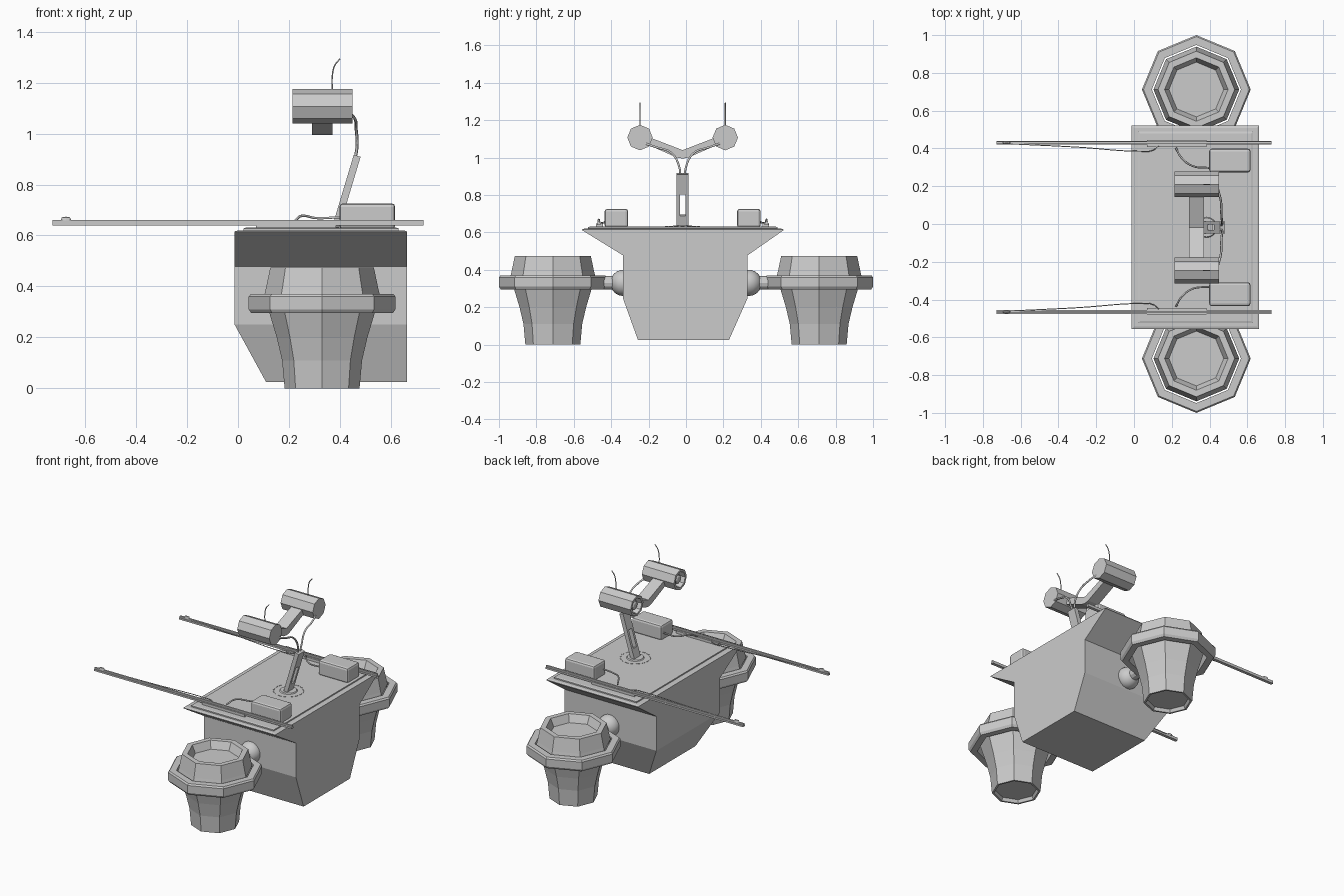
import bpy, bmesh, math
from mathutils import Vector

if "Cube" in bpy.data.objects:
    bpy.data.objects.remove(bpy.data.objects["Cube"])

YC = -0.018          # centre line of the hull and deck gear
PX = 0.33            # pod axis in x


def finish(name, bm, loc=(0, 0, 0), rot=(0, 0, 0)):
    bmesh.ops.recalc_face_normals(bm, faces=bm.faces)
    me = bpy.data.meshes.new(name)
    bm.to_mesh(me)
    bm.free()
    ob = bpy.data.objects.new(name, me)
    ob.location, ob.rotation_euler = loc, rot
    bpy.context.collection.objects.link(ob)
    return ob


def boxes(name, specs, loc=(0, 0, 0), rot=(0, 0, 0), bevel=0):
    """Boxes given as (x0, x1, y0, y1, z0, z1), joined in one object."""
    bm = bmesh.new()
    for x0, x1, y0, y1, z0, z1 in specs:
        vs = bmesh.ops.create_cube(bm, size=1)["verts"]
        for v in vs:
            v.co = Vector(((x0 + x1) / 2 + v.co.x * (x1 - x0),
                           (y0 + y1) / 2 + v.co.y * (y1 - y0),
                           (z0 + z1) / 2 + v.co.z * (z1 - z0)))
    ob = finish(name, bm, loc, rot)
    if bevel:
        m = ob.modifiers.new("bevel", "BEVEL")
        m.width, m.segments = bevel, 2
    return ob


def lathe(name, profile, n=8, loc=(0, 0, 0), rot=(0, 0, 0), closed=False):
    """Revolve (radius, height) points about local z."""
    bm = bmesh.new()
    rings = []
    for r, z in profile:
        if r == 0:
            rings.append([bm.verts.new((0, 0, z))] * n)
        else:
            rings.append([bm.verts.new((r * math.cos(a), r * math.sin(a), z))
                          for a in (2 * math.pi * i / n for i in range(n))])
    pairs = list(zip(rings, rings[1:]))
    if closed:
        pairs.append((rings[-1], rings[0]))
    for a, b in pairs:
        for i in range(n):
            j = (i + 1) % n
            bm.faces.new(dict.fromkeys((a[i], a[j], b[j], b[i])))
    return finish(name, bm, loc, rot)


def loft(name, levels):
    """Stack of rectangles (z, x0, x1, y0, y1) with caps."""
    bm = bmesh.new()
    rings = [[bm.verts.new((x, y, z)) for x, y in
              ((x0, y0), (x1, y0), (x1, y1), (x0, y1))]
             for z, x0, x1, y0, y1 in levels]
    for a, b in zip(rings, rings[1:]):
        for i in range(4):
            j = (i + 1) % 4
            bm.faces.new((a[i], a[j], b[j], b[i]))
    bm.faces.new(rings[0])
    bm.faces.new(rings[-1])
    return finish(name, bm)


def tube(name, pts, r):
    cu = bpy.data.curves.new(name, "CURVE")
    cu.dimensions = "3D"
    cu.bevel_depth, cu.bevel_resolution, cu.resolution_u = r, 1, 6
    cu.use_fill_caps = True
    sp = cu.splines.new("BEZIER")
    sp.bezier_points.add(len(pts) - 1)
    for p, co in zip(sp.bezier_points, pts):
        p.co = co
        p.handle_left_type = p.handle_right_type = "AUTO"
    ob = bpy.data.objects.new(name, cu)
    bpy.context.collection.objects.link(ob)


# Hull: chamfered nose, tapered keel, flared deck edge
loft("hull", [(0.025, 0.11, 0.663, -0.257, 0.23),
              (0.25, -0.013, 0.663, -0.338, 0.33),
              (0.478, -0.013, 0.663, -0.338, 0.33),
              (0.612, -0.013, 0.663, -0.556, 0.522),
              (0.616, -0.013, 0.663, -0.556, 0.522),
              (0.62, 0.0, 0.65, -0.543, 0.509)])
loft("deck_plate", [(0.61, 0.022, 0.63, -0.524, 0.489),
                    (0.628, 0.022, 0.63, -0.524, 0.489),
                    (0.631, 0.032, 0.62, -0.514, 0.479)])

# Side pods with guard rings and ball joints
for s, side in ((1, "left"), (-1, "right")):
    loc = (PX, s * 0.712, 0)
    lathe("pod_body_" + side,
          [(0, 0.02), (0.125, 0.02), (0.135, 0), (0.147, 0), (0.157, 0.11),
           (0.178, 0.2), (0.208, 0.3), (0.227, 0.365), (0.222, 0.385),
           (0.203, 0.475), (0.168, 0.475), (0.145, 0.425), (0, 0.425)], loc=loc)
    lathe("pod_ring_" + side,
          [(0.236, 0.295), (0.278, 0.295), (0.288, 0.31), (0.288, 0.36),
           (0.28, 0.37), (0.236, 0.37)], loc=loc, closed=True)
    bm = bmesh.new()
    bmesh.ops.create_uvsphere(bm, u_segments=16, v_segments=12, radius=0.07)
    ball = finish("joint_ball_" + side, bm, (PX, s * 0.335, 0.33))
    for p in ball.data.polygons:
        p.use_smooth = True
    lathe("joint_arm_" + side, [(0, 0), (0.036, 0), (0.036, 0.18), (0, 0.18)], 12,
          (PX, s * 0.35, 0.33), (-s * math.pi / 2, 0, 0))

# Leaning mast with an open slot, on a base disc with a ring of marks
boxes("mast", [(-0.014, 0.014, -0.032, -0.015, -0.01, 0.295),
               (-0.014, 0.014, 0.015, 0.032, -0.01, 0.295),
               (-0.014, 0.014, -0.015, 0.015, -0.01, 0.065),
               (-0.014, 0.014, -0.015, 0.015, 0.185, 0.295)],
      (0.383, YC, 0.63), (0, math.atan(0.3), 0))
lathe("mast_base", [(0, 0), (0.055, 0), (0.05, 0.007), (0, 0.007)], 16, (0.385, YC, 0.63))
for i in range(16):
    a = 2 * math.pi * i / 16
    boxes("base_mark", [(-0.003, 0.003, -0.011, 0.011, 0, 0.003)],
          (0.385 + 0.09 * math.cos(a), YC + 0.09 * math.sin(a), 0.63), (0, 0, a))

# V-shaped yoke between the two sensor heads
bm = bmesh.new()
prof = [(0, 0.995), (0.03, 1.0), (0.2, 1.075), (0.2, 1.117), (0, 1.04),
        (-0.2, 1.117), (-0.2, 1.075), (-0.03, 1.0)]
f = bm.faces.new([bm.verts.new((0.29, YC + y, z)) for y, z in prof])
ext = bmesh.ops.extrude_face_region(bm, geom=[f])["geom"]
bmesh.ops.translate(bm, vec=(0.08, 0, 0),
                    verts=[g for g in ext if isinstance(g, bmesh.types.BMVert)])
if f.is_valid and len(f.link_loops if hasattr(f, "link_loops") else f.loops) == 0:
    bm.faces.remove(f)
finish("yoke", bm)

for s, side in ((1, "left"), (-1, "right")):
    def at(x, d, z):
        return (x, YC + s * d, z)

    # Sensor head with recessed lens, whip aerial and hose
    lathe("sensor_head_" + side,
          [(0, 0), (0.068, 0), (0.068, 0.236), (0.052, 0.236), (0.045, 0.2), (0, 0.2)],
          loc=at(0.45, 0.228, 1.107), rot=(0, -math.pi / 2, 0))
    lathe("lens_" + side, [(0.028, 0), (0.028, 0.02), (0.018, 0.026), (0, 0.026)],
          loc=at(0.25, 0.228, 1.107), rot=(0, -math.pi / 2, 0))
    tube("aerial_" + side, [at(0.37, 0.228, 1.16), at(0.371, 0.228, 1.235),
                            at(0.38, 0.228, 1.268), at(0.4, 0.228, 1.293)], 0.003)
    tube("head_hose_" + side, [at(0.455, 0.012, 0.88), at(0.467, 0.018, 0.95),
                               at(0.463, 0.06, 1.025), at(0.46, 0.14, 1.055),
                               at(0.445, 0.2, 1.075)], 0.006)

    # Deck box and its cable
    boxes("deck_box_" + side, [(0.398, 0.617, -0.063, 0.063, 0.625, 0.726)],
          at(0, 0.354, 0), bevel=0.014)
    tube("deck_cable_" + side, [at(0.4, 0.315, 0.672), at(0.31, 0.325, 0.668),
                                at(0.25, 0.37, 0.677), at(0.222, 0.42, 0.655)], 0.005)

    # Long side rail: clamp, two-layer bar, tip stop, fine tension wire
    boxes("rail_" + side, [(-0.727, 0.727, -0.01, 0.01, 0.64, 0.651),
                           (-0.727, 0.727, -0.006, 0.006, 0.651, 0.661)],
          at(0, 0.448, 0))
    boxes("rail_clamp_" + side, [(0.07, 0.385, -0.018, 0.018, 0.625, 0.648)],
          at(0, 0.444, 0))
    lathe("rail_stop_" + side, [(0, 0), (0.022, 0), (0.016, 0.013), (0, 0.016)], 8,
          at(-0.675, 0.448, 0.658)).scale = (1, 0.35, 1)
    tube("rail_wire_" + side, [at(-0.65, 0.442, 0.655), at(-0.3, 0.425, 0.652),
                               at(0.04, 0.403, 0.648), at(0.1, 0.408, 0.648),
                               at(0.13, 0.432, 0.65)], 0.0025)
